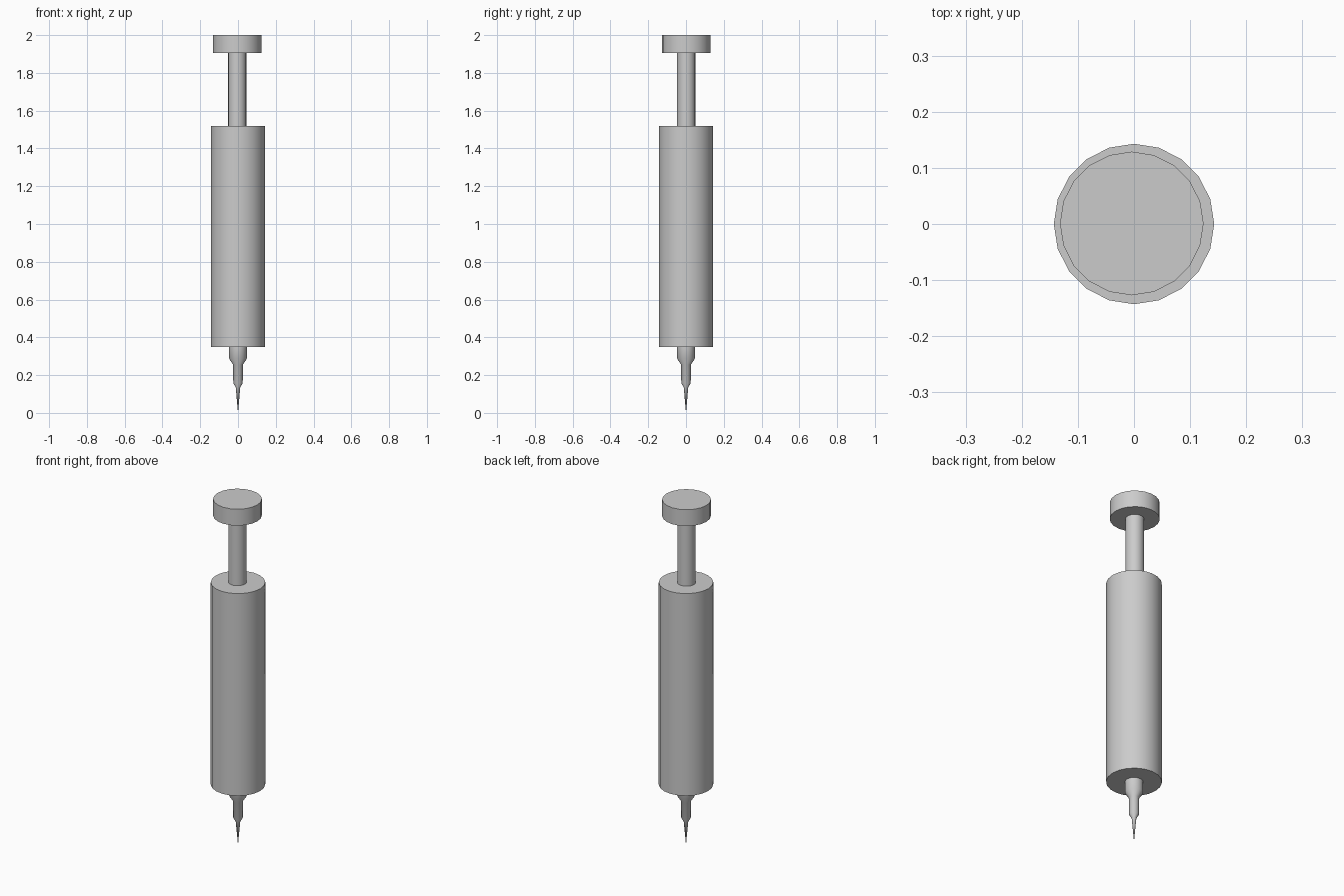
import bpy
import math

if "Cube" in bpy.data.objects:
    bpy.data.objects.remove(bpy.data.objects["Cube"])

SIDES = 20


def lathe(name, profile, x=0.0, y=0.0, color=None):
    """Revolve (radius, z) points about a vertical axis; ends are capped."""
    verts, rings = [], []
    for r, z in profile:
        n = 1 if r == 0 else SIDES
        rings.append([len(verts) + i for i in range(n)])
        for i in range(n):
            a = 2 * math.pi * i / SIDES
            verts.append((x + r * math.cos(a), y + r * math.sin(a), z))
    faces = []
    for lo, hi in zip(rings, rings[1:]):
        for i in range(SIDES):
            j = (i + 1) % SIDES
            if len(lo) == 1:
                faces.append((lo[0], hi[j], hi[i]))
            else:
                faces.append((lo[i], lo[j], hi[j], hi[i]))
    if len(rings[0]) > 1:
        faces.append(rings[0][::-1])
    faces.append(rings[-1])
    mesh = bpy.data.meshes.new(name)
    mesh.from_pydata(verts, [], faces)
    obj = bpy.data.objects.new(name, mesh)
    bpy.context.collection.objects.link(obj)
    if color:
        mat = bpy.data.materials.new(name + "_material")
        mat.diffuse_color = color
        mat.use_nodes = True
        mat.node_tree.nodes["Principled BSDF"].inputs["Base Color"].default_value = mat.diffuse_color
        mesh.materials.append(mat)
    bpy.ops.object.select_all(action='DESELECT')
    obj.select_set(True)
    bpy.context.view_layer.objects.active = obj
    bpy.ops.object.shade_smooth_by_angle(angle=math.radians(35))
    return obj


# Needle with its stepped hub
lathe("needle", [(0, 0), (0.012, 0.135), (0.025, 0.158), (0.026, 0.255),
                 (0.047, 0.288), (0.047, 0.352)])

# Barrel: tinted body between plain end bands
R = 0.143
lathe("barrel_base", [(R, 0.35), (R, 0.365)])
lathe("barrel", [(R, 0.365), (R, 1.48)], color=(0.56, 0.54, 0.55, 1))
lathe("barrel_rim", [(R, 1.48), (R, 1.52)])

# Plunger rod and thumb rest, slightly off centre
lathe("plunger_rod", [(0.048, 1.515), (0.048, 1.91)], x=-0.004, y=0.001)
lathe("thumb_rest", [(0.128, 1.905), (0.128, 2.0)], x=-0.004, y=0.001)
